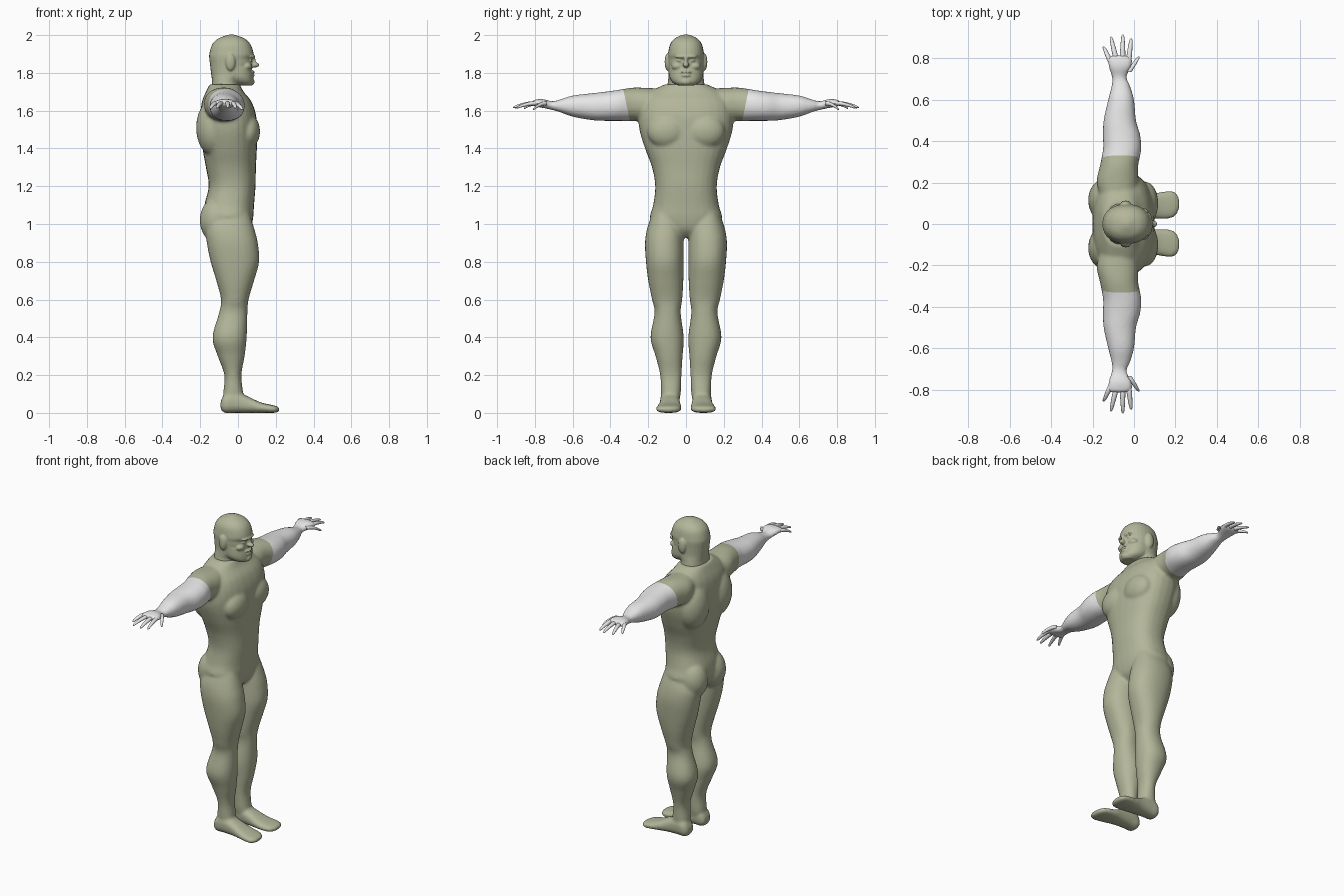
import bpy, bmesh, math
from mathutils import Matrix, Vector

if "Cube" in bpy.data.objects:
    bpy.data.objects.remove(bpy.data.objects["Cube"])


def material(name, rgb):
    m = bpy.data.materials.new(name)
    m.diffuse_color = (*rgb, 1)
    m.use_nodes = True
    m.node_tree.nodes["Principled BSDF"].inputs["Base Color"].default_value = m.diffuse_color
    return m


OLIVE = material("olive_skin", (0.45, 0.47, 0.32))
PALE = material("pale_grey", (0.8, 0.8, 0.8))


def spline(stations, steps=5):
    """Catmull-Rom interpolation between cross-section stations."""
    out = []
    for i in range(len(stations) - 1):
        p = [Vector(stations[min(max(i + k, 0), len(stations) - 1)]) for k in (-1, 0, 1, 2)]
        for j in range(steps):
            t = j / steps
            out.append(0.5 * (2 * p[1] + (p[2] - p[0]) * t
                              + (2 * p[0] - 5 * p[1] + 4 * p[2] - p[3]) * t * t
                              + (3 * p[1] - p[0] - 3 * p[2] + p[3]) * t ** 3))
    return out + [Vector(stations[-1])]


def loft(bm, axis, stations, side=1, power=2.2, sides=28):
    """Closed loft; each station is (position, a_min, a_max, b_min, b_max)."""
    rings = []
    for t, a0, a1, b0, b1 in spline(stations):
        ring = []
        for k in range(sides):
            c, s = math.cos(math.tau * k / sides), math.sin(math.tau * k / sides)
            a = (a0 + a1) / 2 + (a1 - a0) / 2 * math.copysign(abs(c) ** (2 / power), c)
            b = (b0 + b1) / 2 + (b1 - b0) / 2 * math.copysign(abs(s) ** (2 / power), s)
            co = {'x': (t, a, b), 'y': (a, t, b), 'z': (a, b, t)}[axis]
            ring.append(bm.verts.new((co[0], co[1] * side, co[2])))
        rings.append(ring)
    faces = [bm.faces.new(rings[0]), bm.faces.new(rings[-1])]
    for r, q in zip(rings, rings[1:]):
        for k in range(sides):
            n = (k + 1) % sides
            faces.append(bm.faces.new((r[k], r[n], q[n], q[k])))
    bmesh.ops.recalc_face_normals(bm, faces=faces)


def blob(bm, centre, radii, pair=False):
    """Ellipsoid muscle or feature, optionally mirrored across y."""
    for s in (1, -1) if pair else (1,):
        m = Matrix.Translation((centre[0], centre[1] * s, centre[2])) @ Matrix.Diagonal((*radii, 1))
        bmesh.ops.create_uvsphere(bm, u_segments=24, v_segments=16, radius=1, matrix=m)


def finish(name, bm, mats, voxel=0, smooth=4):
    """Make an object; with a voxel size, fuse its shells into one skin."""
    me = bpy.data.meshes.new(name)
    bm.to_mesh(me)
    bm.free()
    ob = bpy.data.objects.new(name, me)
    bpy.context.collection.objects.link(ob)
    if voxel:
        r = ob.modifiers.new("fuse", 'REMESH')
        r.mode = 'VOXEL'
        r.voxel_size = voxel
        sm = ob.modifiers.new("soften", 'SMOOTH')
        sm.factor, sm.iterations = 0.5, smooth
        dg = bpy.context.evaluated_depsgraph_get()
        fused = bpy.data.meshes.new_from_object(ob.evaluated_get(dg))
        ob.modifiers.clear()
        ob.data = fused
    ob.data.materials.clear()
    for m in mats:
        ob.data.materials.append(m)
    ob.data.polygons.foreach_set("use_smooth", [True] * len(ob.data.polygons))
    return ob


# Torso with chest, shoulder blades and glutes
bm = bmesh.new()
torso = [(.93, -.10, .03, .06), (.97, -.15, .065, .14), (1.03, -.18, .08, .19),
         (1.1, -.178, .085, .174), (1.2, -.155, .093, .163), (1.3, -.17, .095, .18),
         (1.4, -.188, .10, .217), (1.5, -.20, .10, .247), (1.58, -.20, .095, .25),
         (1.65, -.19, .07, .235), (1.70, -.17, .03, .19), (1.74, -.15, .01, .11)]
loft(bm, 'z', [(z, a, b, -w, w) for z, a, b, w in torso], power=2.4)
blob(bm, (.055, .10, 1.49), (.062, .105, .09), True)
blob(bm, (-.13, .115, 1.51), (.092, .11, .15), True)
blob(bm, (-.11, .09, 1.02), (.093, .09, .12), True)

# Legs, feet and arms
leg = [(1.06, -.13, .06, .04, .175), (.98, -.17, .085, .014, .205), (.9, -.165, .105, .012, .217),
       (.8, -.145, .112, .012, .212), (.7, -.115, .085, .014, .20), (.6, -.09, .056, .02, .18),
       (.53, -.10, .05, .028, .166), (.4, -.135, .046, .012, .188), (.3, -.107, .035, .018, .161),
       (.2, -.072, .018, .024, .137), (.1, -.078, .028, .028, .132), (.05, -.07, .03, .04, .125)]
foot = [(-.092, .055, .115, .02, .06), (-.07, .04, .135, 0, .10), (-.02, .035, .137, 0, .115),
        (.05, .03, .14, 0, .088), (.12, .024, .153, 0, .056), (.18, .028, .16, 0, .042),
        (.205, .045, .148, .002, .035), (.218, .07, .125, .01, .028)]
arm = [(.10, -.15, 0, 1.58, 1.715), (.20, -.18, .02, 1.55, 1.72), (.28, -.165, .02, 1.545, 1.722),
       (.36, -.15, .035, 1.546, 1.71), (.43, -.15, .03, 1.546, 1.70), (.50, -.147, .01, 1.55, 1.692),
       (.60, -.125, 0, 1.568, 1.68), (.67, -.108, -.02, 1.593, 1.658), (.71, -.107, -.036, 1.604, 1.65),
       (.76, -.123, -.012, 1.615, 1.662), (.80, -.128, -.01, 1.622, 1.658), (.815, -.115, -.03, 1.63, 1.65)]
for s in (1, -1):
    loft(bm, 'z', leg, s)
    loft(bm, 'x', foot, s, power=2.5)
    loft(bm, 'y', arm, s)
body = finish("body", bm, [OLIVE, PALE], voxel=.009, smooth=5)

# Sleeve line: cut the skin on a slanted plane, pale beyond it
bm = bmesh.new()
bm.from_mesh(body.data)
for s in (1, -1):
    bmesh.ops.bisect_plane(bm, geom=bm.verts[:] + bm.edges[:] + bm.faces[:],
                           plane_co=(0, .315 * s, 1.63), plane_no=(0, s, -.2), dist=1e-5)
for f in bm.faces:
    c = f.calc_center_median()
    f.material_index = int(abs(c.y) > .315 + .2 * (c.z - 1.63) and c.z > 1.4)
    f.smooth = True
bm.to_mesh(body.data)
bm.free()

# Fingers and thumbs: base x, base y, tip x, tip y, tip z
fingers = [(-.114, .785, -.147, .858, 1.612), (-.085, .79, -.112, .906, 1.615),
           (-.055, .79, -.054, .915, 1.617), (-.026, .785, -.014, .897, 1.615),
           (-.025, .735, .024, .81, 1.606)]
for s, label in ((1, "left"), (-1, "right")):
    bm = bmesh.new()
    for bx, by, tx, ty, tz in fingers:
        st = []
        for u, r in ((0, .013), (.35, .0125), (.7, .010), (.93, .007), (1, .002)):
            x, y = bx + (tx - bx) * u, by + (ty - by) * u
            z = 1.64 + (tz - 1.64) * u * u
            st.append((y, x - r, x + r, z - r * .85, z + r * .85))
        loft(bm, 'y', st, s, power=2, sides=12)
    finish(label + "_fingers", bm, [PALE])

# Head: neck and skull, jaw, then features
bm = bmesh.new()
skull = [(1.66, -.14, -.01, .095), (1.72, -.14, .005, .10), (1.76, -.138, .01, .095),
         (1.80, -.143, .06, .093), (1.85, -.149, .074, .094), (1.875, -.152, .074, .095),
         (1.90, -.152, .083, .095), (1.95, -.137, .067, .085), (1.98, -.108, .038, .063),
         (1.996, -.07, 0, .033), (2.003, -.045, -.025, .01)]
loft(bm, 'z', [(z, a, b, -w, w) for z, a, b, w in skull])
jaw = [(1.733, -.01, .07, .04), (1.75, -.05, .08, .07), (1.78, -.09, .08, .088), (1.83, -.10, .072, .09)]
loft(bm, 'z', [(z, a, b, -w, w) for z, a, b, w in jaw])
blob(bm, (.068, 0, 1.886), (.023, .058, .011))              # brow
blob(bm, (.064, .034, 1.866), (.012, .014, .008), True)     # eyes
blob(bm, (.045, .045, 1.835), (.028, .032, .022), True)     # cheeks
blob(bm, (.078, 0, 1.862), (.017, .010, .030))              # nose bridge
blob(bm, (.087, 0, 1.842), (.026, .017, .014))              # nose tip
blob(bm, (.075, 0, 1.805), (.015, .030, .007))              # upper lip
blob(bm, (.075, 0, 1.787), (.015, .026, .007))              # lower lip
blob(bm, (.066, 0, 1.753), (.022, .032, .020))              # chin
blob(bm, (-.04, .098, 1.858), (.026, .015, .046), True)     # ears
finish("head", bm, [OLIVE], voxel=.005, smooth=3)
